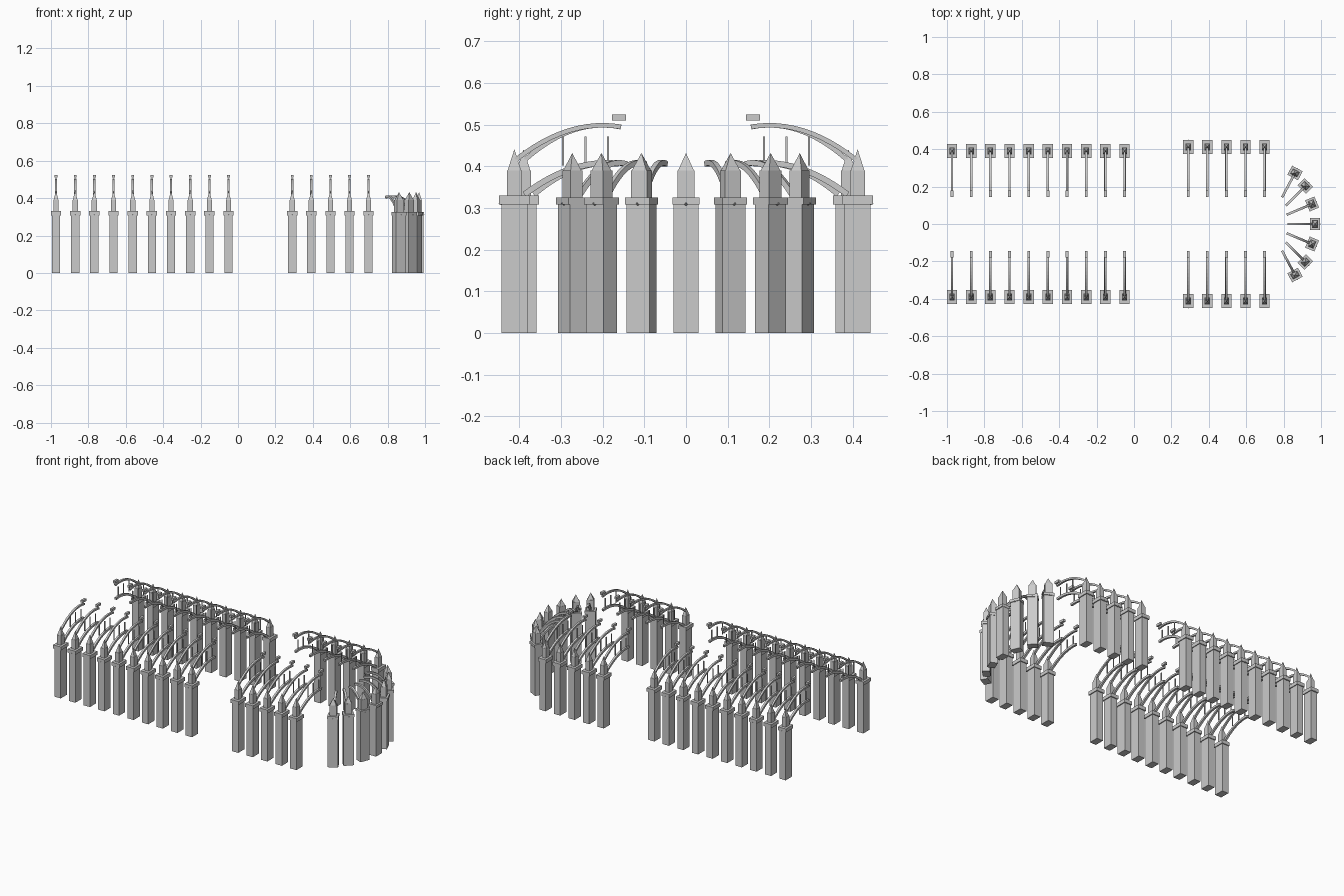
import bpy, bmesh, math
from mathutils import Matrix, Vector

if "Cube" in bpy.data.objects:
    bpy.data.objects.remove(bpy.data.objects["Cube"])


def box(bm, M, c, s):
    bmesh.ops.create_cube(bm, size=1, matrix=M @ Matrix.Translation(c) @ Matrix.Diagonal((*s, 1)))


def cone(bm, M, c, r, h, n, axis=None, sx=1, sy=1):
    # pointed cone with its base at c; axis is an optional rotation
    T = M @ Matrix.Translation(c) @ (axis or Matrix())
    T = T @ Matrix.Diagonal((sx, sy, 1, 1)) @ Matrix.Translation((0, 0, h / 2))
    T = T @ Matrix.Rotation(math.pi / n, 4, 'Z')
    bmesh.ops.create_cone(bm, cap_ends=True, segments=n, radius1=r, radius2=0, depth=h, matrix=T)


def flyer(bm, M, r0, r1, peak, z0, ztop, w, t, n=12):
    # rectangular bar swept along a parabola; local -x points inward
    rings = []
    for i in range(n + 1):
        r = r0 + (r1 - r0) * i / n
        k = (peak - r) / (peak - r0)
        z = ztop - (ztop - z0) * k * k
        slope = 2 * (ztop - z0) * k / (peak - r0)
        nrm = Vector((slope, 0, 1)).normalized() * t
        top = Vector((-r, 0, z))
        rings.append([bm.verts.new(M @ (p + Vector((0, s * w / 2, 0))))
                      for p, s in ((top, -1), (top, 1), (top - nrm, 1), (top - nrm, -1))])
    for a, b in zip(rings, rings[1:]):
        for j in range(4):
            k = (j + 1) % 4
            bm.faces.new((a[j], a[k], b[k], b[j]))
    bm.faces.new(rings[0])
    bm.faces.new(rings[-1])


def build(name, places, part):
    bm = bmesh.new()
    for M in places:
        part(bm, M)
    bmesh.ops.recalc_face_normals(bm, faces=bm.faces)
    me = bpy.data.meshes.new(name)
    bm.to_mesh(me)
    bm.free()
    bpy.context.collection.objects.link(bpy.data.objects.new(name, me))


def place(x, y, deg):
    return Matrix.Translation((x, y, 0)) @ Matrix.Rotation(math.radians(deg), 4, 'Z')


# positions; local +x points away from the building
nave = [place(-0.973 + 0.1025 * i, s * 0.39, s * 90) for i in range(10) for s in (-1, 1)]
choir = [place(0.29 + 0.102 * i, s * 0.412, s * 90) for i in range(5) for s in (-1, 1)]
apse = [place(0.968, 0, 0)] + [place(x, s * y, s * a) for s in (-1, 1)
        for x, y, a in ((0.952, 0.107, 23), (0.916, 0.203, 45), (0.861, 0.273, 62))]

for name, places, cy in (("nave", nave, 0.39), ("choir", choir, 0.412), ("apse", apse, None)):
    straight = cy is not None
    depth, width = (0.062, 0.044) if straight else (0.045, 0.06)
    capd, capw = (0.074, 0.055) if straight else (0.054, 0.064)
    top = 0.33 if straight else 0.325
    sd, sw = (0.036, 0.028) if straight else (0.032, 0.042)
    tip = 0.441 if straight else 0.432

    build(name + "_piers", places, lambda bm, M: box(bm, M, (0, 0, 0.155), (depth, width, 0.31)))
    build(name + "_pier_caps", places,
          lambda bm, M: box(bm, M, (0, 0, (0.308 + top) / 2), (capd, capw, top - 0.308)))

    # square shaft and four-sided spire
    def pinnacle(bm, M):
        box(bm, M, (0, 0, (top + 0.39) / 2), (sd, sw, 0.39 - top))
        cone(bm, M, (0, 0, 0.39), 0.707, tip - 0.39, 4, sx=sd * 0.9, sy=sw * 0.9)
    build(name + "_pinnacles", places, pinnacle)

    # small water spout on the outer face
    build(name + "_spouts", places, lambda bm, M: cone(
        bm, M, (depth / 2 - 0.003, 0, 0.311), 0.007, 0.011, 8, Matrix.Rotation(math.pi / 2, 4, 'Y')))

    if straight:
        build(name + "_upper_flyers", places,
              lambda bm, M: flyer(bm, M, 0.0, cy - 0.155, cy - 0.2, 0.42, 0.504, 0.012, 0.011))
        build(name + "_lower_flyers", places,
              lambda bm, M: flyer(bm, M, 0.02, cy - 0.16, cy - 0.19, 0.338, 0.415, 0.013, 0.014))

        # three slim posts between the flyers, and an end block
        def posts(bm, M):
            for y in (0.295, 0.241, 0.187):
                box(bm, M, (y - cy, 0, 0.437), (0.005, 0.005, 0.07))
        build(name + "_posts", places, posts)
        build(name + "_end_blocks", places,
              lambda bm, M: box(bm, M, (0.161 - cy, 0, 0.517), (0.034, 0.015, 0.015)))
    else:
        build(name + "_flyers", places,
              lambda bm, M: flyer(bm, M, 0.015, 0.148, 0.125, 0.338, 0.415, 0.013, 0.013))
